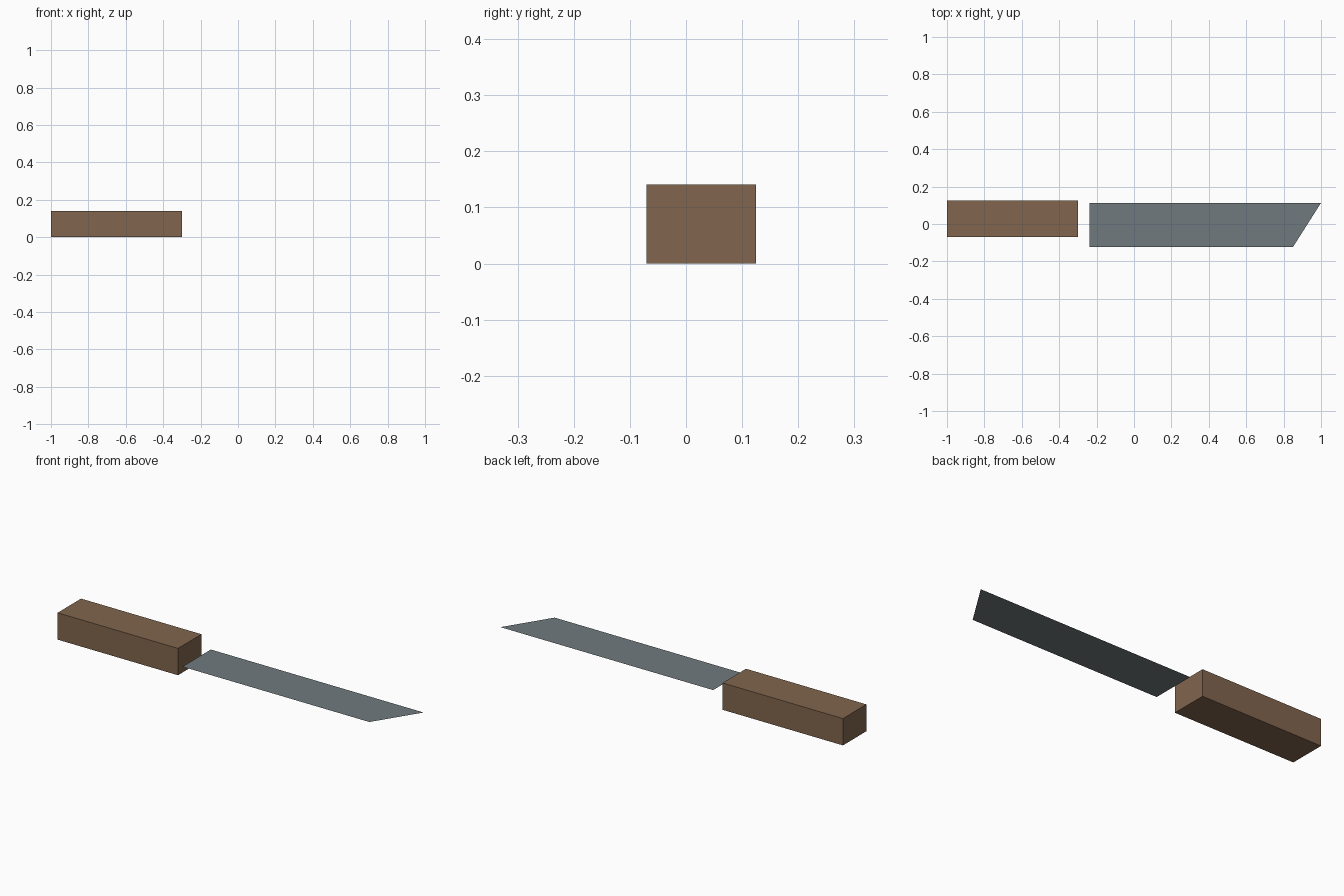
import bpy
import bmesh
from mathutils import Matrix, Vector

cube = bpy.data.objects.get("Cube")
if cube:
    bpy.data.objects.remove(cube, do_unlink=True)


def make_material(name, colour):
    mat = bpy.data.materials.new(name)
    mat.use_nodes = True
    mat.diffuse_color = colour
    mat.node_tree.nodes["Principled BSDF"].inputs["Base Color"].default_value = colour
    return mat


def add_object(name, bm, mat):
    mesh = bpy.data.meshes.new(name)
    bm.to_mesh(mesh)
    bm.free()
    mesh.materials.append(mat)
    obj = bpy.data.objects.new(name, mesh)
    bpy.context.collection.objects.link(obj)
    return obj


wood = make_material("brown wood", (0.22, 0.13, 0.075, 1))
steel = make_material("grey steel", (0.16, 0.195, 0.21, 1))

# Handle: a plain square-edged block
low, high = Vector((-1, -0.07, 0)), Vector((-0.3, 0.125, 0.141))
bm = bmesh.new()
bmesh.ops.create_cube(bm, size=1, matrix=Matrix.Translation((low + high) / 2)
                      @ Matrix.Diagonal((*(high - low), 1)))
add_object("handle", bm, wood)

# Blade: a single flat sheet with a slanted tip, lying free of the handle
blade_height = 0.082
outline = [(-0.237, -0.123), (0.85, -0.123), (1, 0.113), (-0.237, 0.113)]
bm = bmesh.new()
bm.faces.new([bm.verts.new((x, y, blade_height)) for x, y in outline])
add_object("blade", bm, steel)
